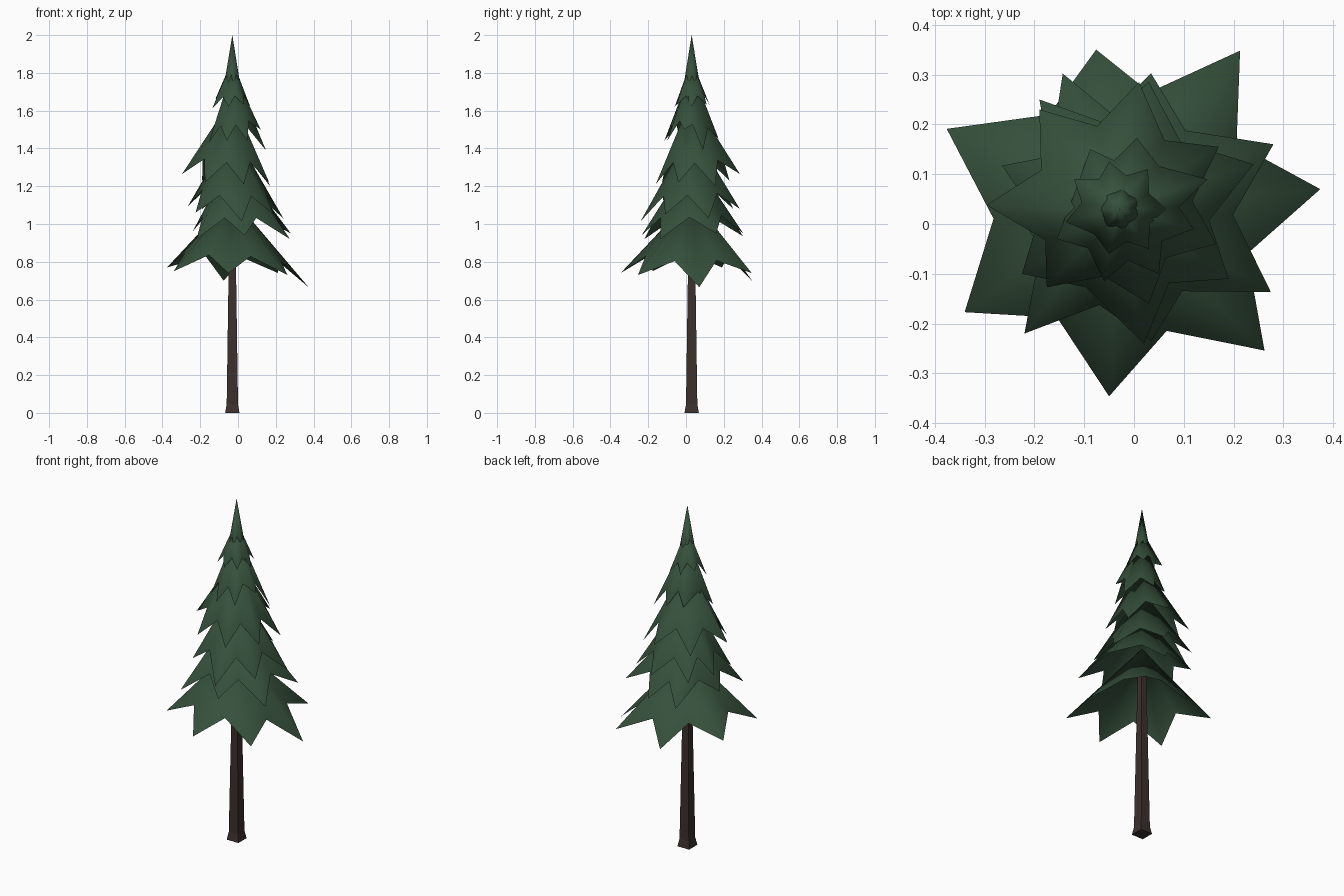
import bpy, bmesh, math

if "Cube" in bpy.data.objects:
    bpy.data.objects.remove(bpy.data.objects["Cube"])

CX, CY = -0.03, 0.03  # trunk axis


def material(name, rgb):
    m = bpy.data.materials.new(name)
    m.diffuse_color = (*rgb, 1)
    m.use_nodes = True
    m.node_tree.nodes["Principled BSDF"].inputs["Base Color"].default_value = m.diffuse_color
    return m


GREEN = material("needles", (0.036, 0.08, 0.044))
BROWN = material("bark", (0.045, 0.03, 0.026))


def add_object(name, bm, mat):
    me = bpy.data.meshes.new(name)
    bmesh.ops.recalc_face_normals(bm, faces=bm.faces)
    bm.to_mesh(me)
    bm.free()
    me.materials.append(mat)
    ob = bpy.data.objects.new(name, me)
    bpy.context.collection.objects.link(ob)
    return ob


# a star-shaped open cone: ridges run to the tips, valleys between them sag a little
def tier(name, apex_z, points, valley=0.67, sag=0.04):
    bm = bmesh.new()
    apex = bm.verts.new((CX, CY, apex_z))
    tips = sorted((math.atan2(y - CY, x - CX), math.hypot(x - CX, y - CY), z)
                  for x, y, z in points)
    ring = []
    for i, (a, r, z) in enumerate(tips):
        a2, r2, z2 = tips[(i + 1) % len(tips)]
        if a2 <= a:
            a2 += math.tau
        mid = ((a + a2) / 2, (r + r2) / 2 * valley,
               apex_z + ((z + z2) / 2 - apex_z) * valley - sag)
        for t, rad, h in ((a, r, z), mid):
            ring.append(bm.verts.new((CX + rad * math.cos(t), CY + rad * math.sin(t), h)))
    for i, v in enumerate(ring):
        bm.faces.new((apex, v, ring[(i + 1) % len(ring)]))
    ob = add_object(name, bm, GREEN)
    for p in ob.data.polygons:
        p.use_smooth = True


# branch tiers from the bottom up
tier("branch_tier_1", 1.14, [
    (.213, .348, .74), (.374, .07, .665), (.262, -.254, .73), (-.05, -.346, .74),
    (-.34, -.177, .75), (-.376, .191, .77), (-.076, .35, .70)])
tier("branch_tier_2", 1.36, [
    (.28, .16, .95), (.275, -.137, .92), (.035, -.235, .94), (-.22, -.22, .92),
    (-.24, .03, .96), (-.143, .302, .935), (.034, .303, .95)])
tier("branch_tier_3", 1.50, [
    (.24, .12, 1.03), (.19, -.11, 1.05), (.02, -.24, 1.015), (-.225, -.1, 1.06),
    (-.265, .117, 1.095), (-.19, .25, 1.08), (.03, .285, 1.08)])
tier("branch_tier_4", 1.67, [
    (.17, .155, 1.20), (.165, -.04, 1.22), (.03, -.16, 1.21), (-.175, -.127, 1.22),
    (-.296, .038, 1.265), (-.19, .23, 1.23), (.01, .285, 1.265)])
tier("branch_tier_5", 1.82, [
    (-.088, .15, 1.46), (.006, .173, 1.45), (.148, .09, 1.39), (.12, -.01, 1.50),
    (.05, -.1, 1.44), (-.06, -.115, 1.44), (-.155, -.03, 1.43)], 0.7, 0.03)
tier("branch_tier_6", 1.87, [
    (-.137, .004, 1.61), (-.12, .09, 1.66), (-.05, .125, 1.63), (.028, .11, 1.63),
    (.065, .03, 1.62), (.03, -.05, 1.63), (-.05, -.06, 1.62)], 0.7, 0.02)

# narrow spire at the top
tier("spire", 2.0, [
    (CX + 0.047 * math.cos(i * math.tau / 7 + 0.5),
     CY + 0.047 * math.sin(i * math.tau / 7 + 0.5), 1.72) for i in range(7)], 0.72, 0.01)

# square trunk with a flared foot
bm = bmesh.new()
rings = []
for h, z in ((0.038, 0), (0.030, 0.045), (0.019, 0.8), (0.015, 1.05)):
    rings.append([bm.verts.new((CX + h * sx, CY + h * sy, z))
                  for sx, sy in ((1, 1), (-1, 1), (-1, -1), (1, -1))])
for lo, hi in zip(rings, rings[1:]):
    for i in range(4):
        j = (i + 1) % 4
        bm.faces.new((lo[i], lo[j], hi[j], hi[i]))
bm.faces.new(rings[0][::-1])
bm.faces.new(rings[-1])
add_object("trunk", bm, BROWN)
